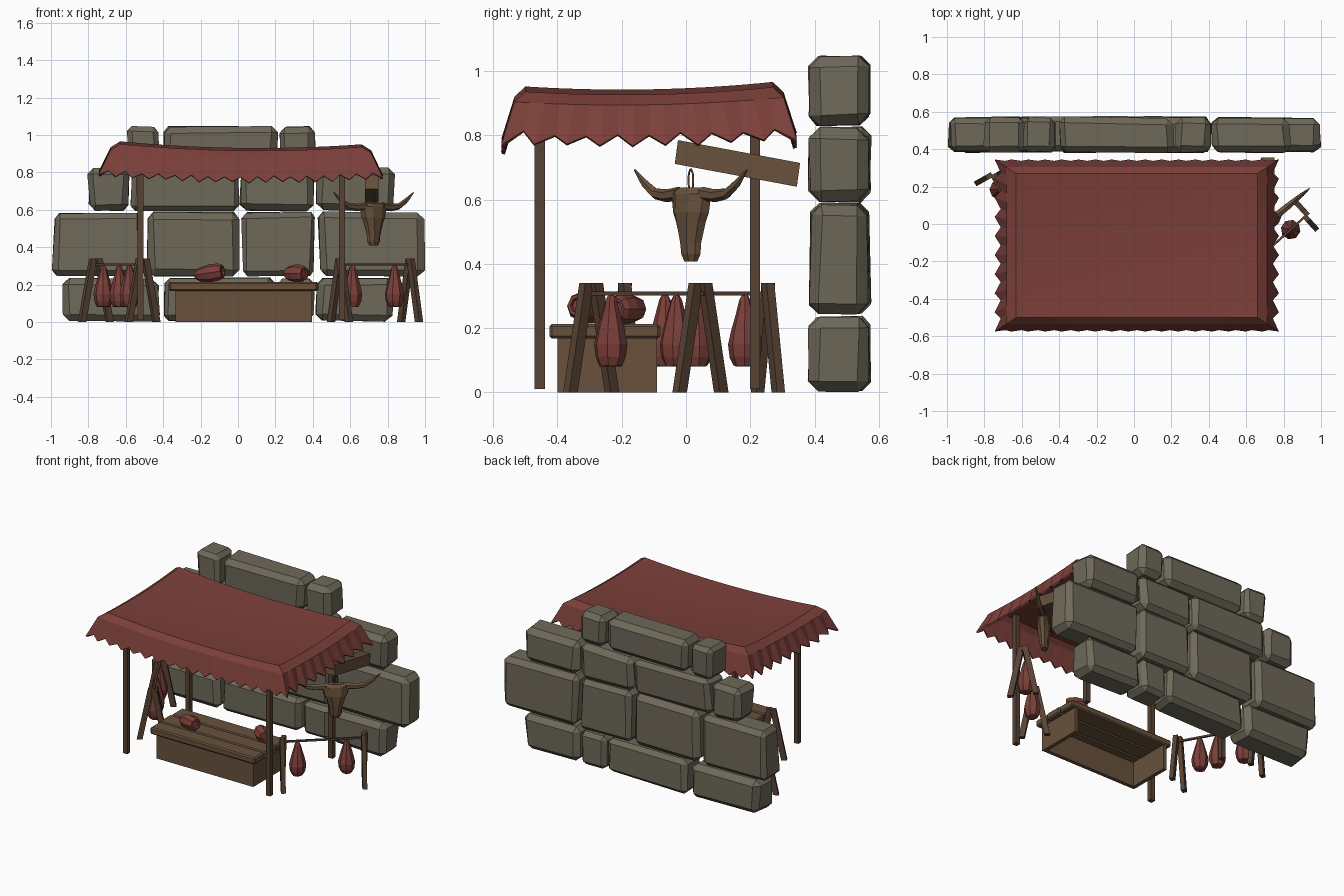
import bpy, bmesh, math, random
from mathutils import Vector as V, Matrix

if "Cube" in bpy.data.objects:
    bpy.data.objects.remove(bpy.data.objects["Cube"])

random.seed(4)


def material(name, rgb):
    m = bpy.data.materials.new(name)
    m.diffuse_color = (*rgb, 1)
    m.use_nodes = True
    m.node_tree.nodes["Principled BSDF"].inputs["Base Color"].default_value = m.diffuse_color
    return m


STONE = material("stone", (0.155, 0.14, 0.10))
CLOTH = material("cloth", (0.20, 0.05, 0.042))
WOOD = material("wood", (0.14, 0.083, 0.045))
DARK = material("dark_wood", (0.095, 0.055, 0.033))


def finish(name, bm, mat, closed=True):
    if closed:
        bmesh.ops.recalc_face_normals(bm, faces=bm.faces[:])
    me = bpy.data.meshes.new(name)
    bm.to_mesh(me)
    bm.free()
    me.materials.append(mat)
    ob = bpy.data.objects.new(name, me)
    bpy.context.collection.objects.link(ob)
    return ob


def loft(name, rings, mat, bevel=0):
    """Skin a list of equal-length point rings and cap both ends."""
    bm = bmesh.new()
    vs = [[bm.verts.new(p) for p in r] for r in rings]
    n = len(vs[0])
    for a, b in zip(vs, vs[1:]):
        for i in range(n):
            bm.faces.new((a[i], a[(i + 1) % n], b[(i + 1) % n], b[i]))
    bm.faces.new(vs[0][::-1])
    bm.faces.new(vs[-1])
    if bevel:
        bmesh.ops.bevel(bm, geom=bm.edges[:], offset=bevel, segments=1,
                        affect='EDGES', clamp_overlap=True)
    return finish(name, bm, mat)


def beam(name, p, q, a, b, mat, bevel=0):
    """Four-sided bar from p to q; a and b are its half-width vectors."""
    p, q, a, b = V(p), V(q), V(a), V(b)
    ring = [a + b, b - a, -a - b, a - b]
    return loft(name, [[e + r for r in ring] for e in (p, q)], mat, bevel)


def box(name, x0, x1, y0, y1, z0, z1, mat, bevel=0):
    y, z = (y0 + y1) / 2, (z0 + z1) / 2
    return beam(name, (x0, y, z), (x1, y, z), (0, (y1 - y0) / 2, 0),
                (0, 0, (z1 - z0) / 2), mat, bevel)


# Stone wall: four courses of worn blocks
def stone(name, x0, x1, z0, z1):
    bm = bmesh.new()
    bmesh.ops.create_cube(bm, size=1)
    r = random.uniform
    for v in bm.verts:
        s = v.co * 2
        v.co = ((x0 + x1) / 2 + s.x * ((x1 - x0) / 2 - r(0, .02)),
                .478 + s.y * (.099 - r(0, .012)),
                (z0 + z1) / 2 + s.z * ((z1 - z0) / 2 - r(0, .012)))
    bmesh.ops.bevel(bm, geom=bm.edges[:], offset=r(.026, .036), segments=1,
                    affect='EDGES')
    for v in bm.verts:
        v.co.x += r(-.006, .006)
        v.co.y += r(-.003, .003)
    finish(name, bm, STONE)


courses = [(0.0, .24, (-.94, -.41, .2, .41, .84)),
           (.24, .592, (-1.0, -.5, .01, .42, 1.0)),
           (.588, .83, (-.81, -.58, .01, .41, .845)),
           (.825, 1.053, (-.595, -.41, .215, .415))]
for row, (z0, z1, xs) in enumerate(courses):
    for k, (x0, x1) in enumerate(zip(xs, xs[1:])):
        stone(f"wall_stone_{row}_{k}", x0, x1, z0, z1)

# Canopy: sagging top with a pleated, toothed valance on all sides
CX, CY, HX, HY = .015, -.115, .645, .385
NX, NY = 34, 18
bm = bmesh.new()
top = []
for i in range(NX + 1):
    u = 2 * i / NX - 1
    col = []
    for j in range(NY + 1):
        w = 2 * j / NY - 1
        z = .951 - .008 * u + .007 * w - .027 * (1 - u * u) - .016 * (1 - w * w)
        col.append(bm.verts.new((CX + HX * u, CY + HY * w, z)))
    top.append(col)
for i in range(NX):
    for j in range(NY):
        bm.faces.new((top[i][j], top[i + 1][j], top[i + 1][j + 1], top[i][j + 1]))
rim = ([top[i][0] for i in range(NX)] + [top[NX][j] for j in range(NY)]
       + [top[i][NY] for i in range(NX, 0, -1)] + [top[0][j] for j in range(NY, 0, -1)])
shoulder, hem = [], []
for k, v in enumerate(rim):
    d = v.co - V((CX, CY, 0))
    side = abs(d.x) > HX - .001
    notch = k % 2
    corner = side and abs(d.y) > HY - .001
    o = .45
    shoulder.append(bm.verts.new((CX + d.x * (1 + .115 * o / HX), CY + d.y * (1 + .075 * o / HY),
                                  v.co.z - .032)))
    o = (.72 if side else .9) if notch else 1
    z = v.co.z - (.125 if side else .14) + random.uniform(-.006, .006)
    z += -.03 * (not notch) - .008 * corner
    hem.append(bm.verts.new((CX + d.x * (1 + .115 * o / HX), CY + d.y * (1 + .075 * o / HY), z)))
n = len(rim)
for a, b in ((rim, shoulder), (shoulder, hem)):
    for k in range(n):
        m = (k + 1) % n
        bm.faces.new((a[k], b[k], b[m], a[m]))
canopy = finish("canopy", bm, CLOTH, closed=False)
mod = canopy.modifiers.new("thickness", 'SOLIDIFY')
mod.thickness = .012

# Canopy posts
for x in (-.52, .555):
    for y in (-.455, .215):
        beam("canopy_post", (x, y, .01), (x, y, .925), (.016, 0, 0), (0, .016, 0), DARK)

# Counter: front and side panels, open at the back, plank top
box("counter_front", -.335, .395, -.40, -.375, 0, .17, WOOD)
for x in (-.335, .37):
    box("counter_side", x, x + .025, -.375, -.09, 0, .17, WOOD)
for k, (y0, y1) in enumerate(((-.425, -.32), (-.318, -.2), (-.198, -.08))):
    box(f"counter_plank_{k}", -.365 - .006 * (k % 2), .425 + .005 * (k % 2),
        y0, y1, .167, .213, WOOD, .008)

# Hams: eight-sided turned shape hanging along z, or laid down
HAM = [(.008, .225), (.018, .205), (.029, .165), (.043, .115), (.053, .07),
       (.048, .03), (.036, .004), (.028, 0)]


def ham(name, loc, direction=None, scale=1):
    rot = Matrix.Rotation(random.uniform(0, 1), 4, 'Z')
    if direction:
        rot = V(direction).to_track_quat('-Z', 'Y').to_matrix().to_4x4() @ rot
    M = Matrix.Translation(loc) @ rot @ Matrix.Scale(scale, 4)
    rings = [[M @ V((r * math.cos(t * math.tau / 8), r * math.sin(t * math.tau / 8),
                     z + random.uniform(-.004, .004) * (0 < i < len(HAM) - 1)))
              for t in range(8)] for i, (r, z) in enumerate(HAM)]
    loft(name, rings, CLOTH)


# Cut joints on the counter: short barrel-like chunks with a recessed end
def joint(name, centre, direction, length):
    M = Matrix.Translation(centre) @ V(direction).to_track_quat('Z', 'Y').to_matrix().to_4x4()
    prof = [(.020, -.5), (.038, -.32), (.048, .05), (.045, .38), (.036, .5), (.026, .5), (.022, .44)]
    loft(name, [[M @ V((r * math.cos(t * math.tau / 8), r * math.sin(t * math.tau / 8), z * length))
                 for t in range(8)] for r, z in prof], CLOTH)


joint("counter_meat_left", (-.155, -.305, .26), (.9, -.38, .14), .16)
joint("counter_meat_right", (.305, -.18, .26), (.75, -.6, 0), .13)


# Drying racks: two A-frames joined by a bar, with hams hung along it
def rack(name, p, q, spots):
    p, q = V((*p, 0)), V((*q, 0))
    along = (q - p).normalized()
    across = V((-along.y, along.x, 0))
    up = V((0, 0, 1))
    for e in (p, q):
        for s in (-1, 1):
            shift = along * .008 * s
            beam(name + "_leg", e + across * .08 * s + shift, e + across * .012 * s + shift + up * .34,
                 across * .018, along * .014, DARK)
    beam(name + "_bar", p - along * .02 + up * .308, q + along * .02 + up * .308,
         across * .006, up * .006, DARK)
    for t in spots:
        ham(name + "_ham", p.lerp(q, t) + up * .08)


rack("right_rack", (.545, -.295), (.92, .045), (.18, .78))
rack("left_rack", (-.76, .255), (-.51, -.19), (.16, .5, .72))

# Tilted beam carrying the skull
beam("skull_beam", (.715, -.03, .748), (.715, .35, .677), (.035, 0, 0), (0, .005, .037), WOOD)

# Horned skull, turned toward the front right
U, N, Z = V((.77, .63, 0)), V((.63, -.77, 0)), V((0, 0, 1))
C = V((.725, .015, 0))
rings = []
for z, w, d in ((.637, .055, .022), (.618, .088, .034), (.56, .075, .04), (.53, .06, .038),
                (.465, .04, .03), (.43, .038, .026), (.408, .026, .018)):
    rings.append([C + U * w * a + N * d * b + Z * z for a, b in
                  ((1, -.3), (.9, .4), (.4, 1), (-.4, 1), (-.9, .4), (-1, -.3), (-.5, -.8), (.5, -.8))])
loft("skull", rings, WOOD)
for s in (-1, 1):
    path = [(.06, .618, .022), (.12, .612, .02), (.175, .618, .017), (.225, .648, .012), (.277, .692, .003)]
    loft("skull_horn", [[C + U * s * (u - math.cos(a) * r * (.6 if u > .2 else .1))
                         + Z * (z + math.cos(a) * r) + N * math.sin(a) * r
                         for a in (k * math.tau / 6 for k in range(6))] for u, z, r in path], WOOD)

# Hook loop above the skull
bm = bmesh.new()
loop = [[bm.verts.new(C + Z * .66 + U * math.cos(t) * (.012 + .004 * math.cos(s))
                      + Z * math.sin(t) * (.034 + .004 * math.cos(s)) + N * .004 * math.sin(s))
         for s in (j * math.tau / 4 for j in range(4))] for t in (i * math.tau / 10 for i in range(10))]
for i in range(10):
    for j in range(4):
        a, b = loop[i], loop[(i + 1) % 10]
        bm.faces.new((a[j], b[j], b[(j + 1) % 4], a[(j + 1) % 4]))
finish("skull_hook", bm, DARK)
